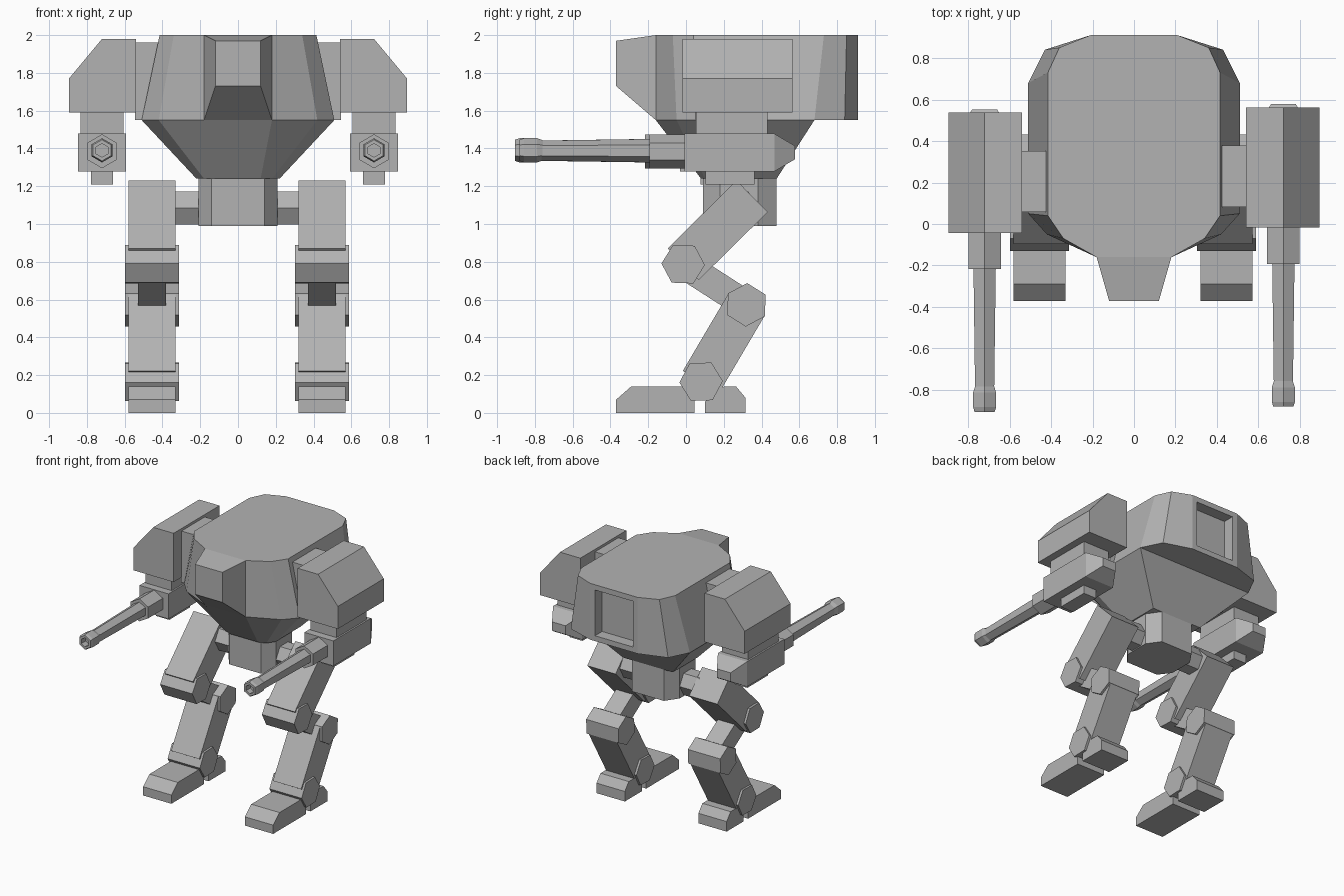
import bpy
import bmesh
import math
from mathutils import Vector

if "Cube" in bpy.data.objects:
    bpy.data.objects.remove(bpy.data.objects["Cube"], do_unlink=True)

GREY = (0.45, 0.45, 0.45, 1.0)
grey = bpy.data.materials.new("plain grey")
grey.use_nodes = True
grey.diffuse_color = GREY
grey.node_tree.nodes["Principled BSDF"].inputs["Base Color"].default_value = GREY


def loft(name, rings, recess=None):
    """Skin a stack of matching rings and cap both ends; recess = (inset, depth) on the rear face."""
    bm = bmesh.new()
    loops = [[bm.verts.new(p) for p in ring] for ring in rings]
    for a, b in zip(loops, loops[1:]):
        for i in range(len(a)):
            j = (i + 1) % len(a)
            bm.faces.new((a[i], a[j], b[j], b[i]))
    bm.faces.new(loops[0])
    bm.faces.new(loops[-1])
    bmesh.ops.recalc_face_normals(bm, faces=bm.faces)
    if recess:
        bm.normal_update()
        rear = max(bm.faces, key=lambda f: f.calc_center_median().y)
        bmesh.ops.inset_region(bm, faces=[rear], thickness=recess[0])
        pushed = bmesh.ops.extrude_face_region(bm, geom=[rear])["geom"]
        bmesh.ops.translate(bm, vec=(0, -recess[1], 0),
                            verts=[v for v in pushed if isinstance(v, bmesh.types.BMVert)])
        bmesh.ops.delete(bm, geom=[rear], context='FACES')
    mesh = bpy.data.meshes.new(name)
    bm.to_mesh(mesh)
    bm.free()
    mesh.materials.append(grey)
    obj = bpy.data.objects.new(name, mesh)
    bpy.context.collection.objects.link(obj)
    return obj


def mirrored(half, z):
    """Closed ring at height z from the +x half of an outline."""
    return [(x, y, z) for x, y in half] + [(-x, y, z) for x, y in reversed(half)]


def side_prism(name, outline, x, width):
    """Extrude a (y, z) outline along x."""
    return loft(name, [[(x + d, y, z) for y, z in outline] for d in (-width / 2, width / 2)])


def box(name, x, y, z):
    outline = [(y[0], z[0]), (y[1], z[0]), (y[1], z[1]), (y[0], z[1])]
    return side_prism(name, outline, sum(x) / 2, abs(x[1] - x[0]))


def hexagon(r, turn=0.0):
    return [(r * math.cos(math.radians(60 * i + turn)),
             r * math.sin(math.radians(60 * i + turn))) for i in range(6)]


def joint(name, x, centre, r, width, turn=0.0):
    side_prism(name, [(centre[0] + a, centre[1] + b) for a, b in hexagon(r, turn)], x, width)


def strut(name, x, start, end, thick, width):
    """Bar between two (y, z) points."""
    a, b = Vector(start), Vector(end)
    d = (b - a).normalized()
    n = Vector((-d.y, d.x)) * thick / 2
    side_prism(name, [a + n, b + n, b - n, a - n], x, width)


def tube(name, x, z, stations):
    """Six-sided barrel along y from (y, radius) stations."""
    return loft(name, [[(x + a, y, z + b) for a, b in hexagon(r, 30)] for y, r in stations])


# Hull: upper cabin with rear recess, tapered belly, pelvis
roof = [(0.18, -0.16), (0.34, -0.07), (0.415, 0.04), (0.415, 0.73), (0.36, 0.85), (0.21, 0.91)]
rim = [(0.18, -0.16), (0.42, -0.05), (0.51, 0.05), (0.51, 0.68), (0.43, 0.84), (0.21, 0.91)]
loft("cabin", [mirrored(rim, 1.55), mirrored(roof, 2.0)], recess=(0.06, 0.09))
belly = [(0.12, 0.08), (0.18, 0.10), (0.22, 0.16), (0.22, 0.48)]
loft("belly", [mirrored(belly, 1.24), mirrored(rim[:4], 1.55)])
pelvis = [(0.14, 0.09), (0.21, 0.18), (0.21, 0.38), (0.14, 0.48)]
loft("pelvis", [mirrored(pelvis, 0.99), mirrored(pelvis, 1.25)])

# Snout: wide against the cabin, narrow at the tip
loft("snout", [
    [(-0.18, -0.16, 1.55), (0.18, -0.16, 1.55), (0.18, -0.16, 2.0), (-0.18, -0.16, 2.0)],
    [(-0.12, -0.37, 1.73), (0.12, -0.37, 1.73), (0.12, -0.37, 1.97), (-0.12, -0.37, 1.97)]])

joint("hip_axle", 0, (0.28, 1.085), 0.1, 0.7)

HIP, KNEE, HOCK, ANKLE = (0.35, 1.147), (-0.015, 0.787), (0.32, 0.572), (0.08, 0.165)

for s, side in ((1, "left"), (-1, "right")):
    # Leg
    x = 0.45 * s - 0.005
    strut(side + "_thigh", x, HIP, KNEE, 0.235, 0.25)
    strut(side + "_leg_link", x, KNEE, HOCK, 0.15, 0.15)
    strut(side + "_shin", x, HOCK, ANKLE, 0.225, 0.25)
    joint(side + "_knee", x, KNEE, 0.115, 0.285, -2)
    joint(side + "_hock", x, HOCK, 0.115, 0.285, 28)
    joint(side + "_ankle", x, ANKLE, 0.115, 0.285, 2)

    # Foot: long toe and short heel
    side_prism(side + "_toe", [(-0.37, 0), (0.045, 0), (0.045, 0.06), (0.0, 0.14),
                               (-0.29, 0.14), (-0.37, 0.07)], x, 0.25)
    side_prism(side + "_heel", [(0.1, 0), (0.315, 0), (0.315, 0.08), (0.265, 0.14),
                                (0.2, 0.14), (0.1, 0.06)], x, 0.25)

    # Shoulder pod with sloped outer top
    o = 0.0125 * s
    pod = [(0.54, 1.59), (0.895, 1.59), (0.895, 1.77), (0.72, 1.98), (0.54, 1.98)]
    loft(side + "_shoulder_pod", [[(s * a, y + o, b) for a, b in pod] for y in (-0.03, 0.55)])
    box(side + "_shoulder_mount", (s * 0.36, s * 0.545), (0.07 + o, 0.365 + o), (1.55, 1.96))

    # Forearm block with tapered rear, upper neck and lower clip
    x = 0.72 * s
    box(side + "_arm_neck", (x - 0.115, x + 0.115), (0.04 + o, 0.42 + o), (1.46, 1.6))
    loft(side + "_forearm", [
        [(x + a * w, y + o, 1.378 + b * h) for a, b in ((-1, -1), (1, -1), (1, 1), (-1, 1))]
        for y, w, h in ((-0.02, 0.128, 0.1), (0.455, 0.128, 0.1), (0.565, 0.06, 0.035))])
    box(side + "_arm_clip", (x - 0.058, x + 0.058), (0.09 + o, 0.35 + o), (1.21, 1.3))

    # Gun: collar, barrel, hollow muzzle
    tube(side + "_gun_collar", x, 1.385, [(0.0 + o, 0.09), (-0.205 + o, 0.09)])
    tube(side + "_gun_barrel", x, 1.388, [(-0.2 + o, 0.062), (-0.8 + o, 0.053)])
    tube(side + "_muzzle", x, 1.39, [(-0.77 + o, 0.053), (-0.80 + o, 0.064), (-0.87 + o, 0.064),
                                     (-0.893 + o, 0.056), (-0.893 + o, 0.036), (-0.84 + o, 0.036)])
